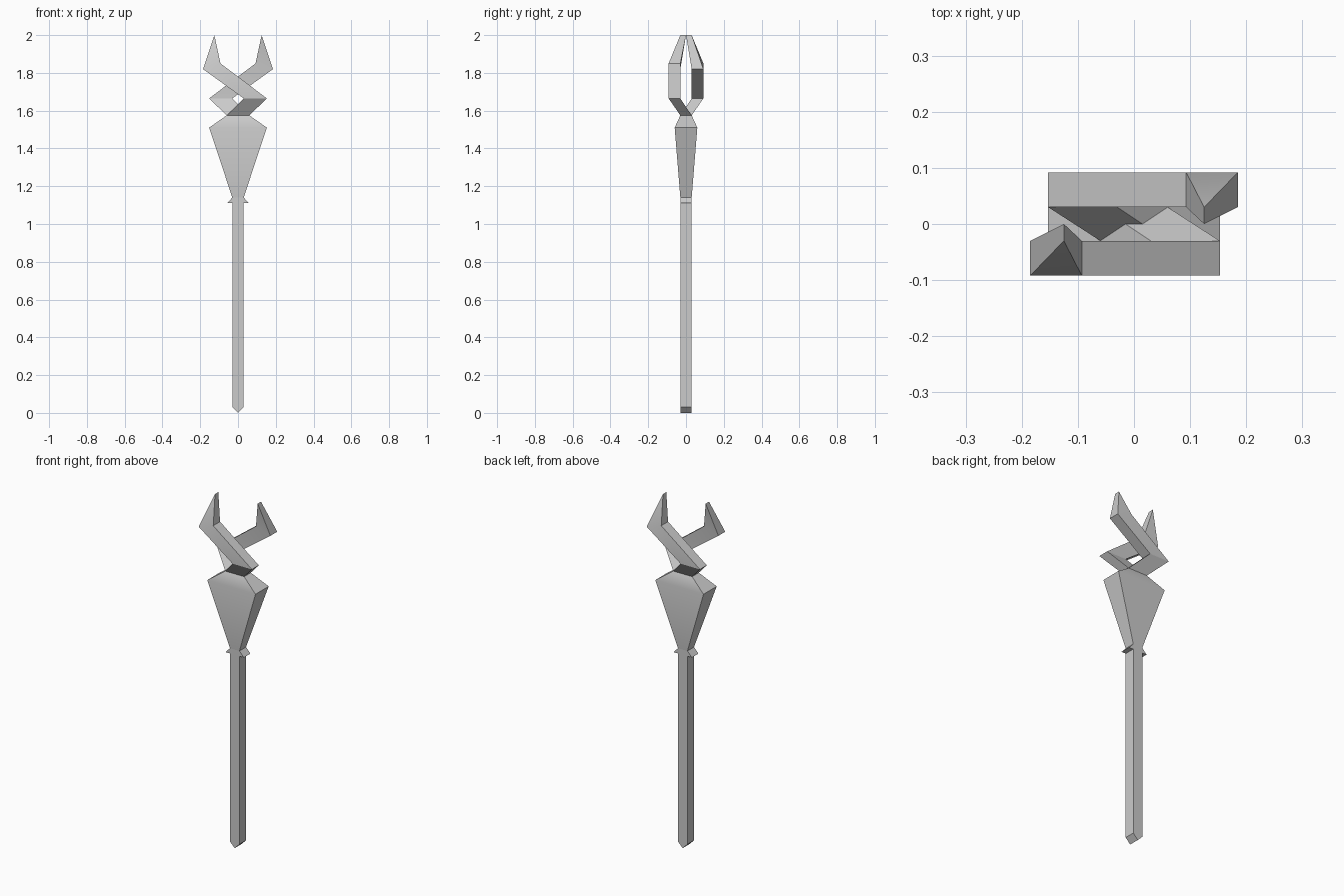
import bpy
import bmesh
from math import radians

cube = bpy.data.objects.get("Cube")
if cube:
    bpy.data.objects.remove(cube)

stone = bpy.data.materials.new("pale_grey")
stone.use_nodes = True
GREY = (0.6, 0.6, 0.6, 1)
stone.diffuse_color = GREY
stone.node_tree.nodes["Principled BSDF"].inputs["Base Color"].default_value = GREY


def loft(name, rings, turn=1):
    """Skin a stack of four-cornered rings; turn=-1 spins it half a turn about z."""
    bm = bmesh.new()
    loops = [[bm.verts.new((x * turn, y * turn, z)) for x, y, z in r] for r in rings]
    for a, b in zip(loops, loops[1:]):
        for i in range(4):
            j = (i + 1) % 4
            bm.faces.new((a[i], a[j], b[j], b[i]))
    bm.faces.new(loops[0][::-1])
    bm.faces.new(loops[-1])
    # Rings closed to an edge collapse here
    bmesh.ops.remove_doubles(bm, verts=bm.verts, dist=0.0005)
    bmesh.ops.recalc_face_normals(bm, faces=bm.faces)
    mesh = bpy.data.meshes.new(name)
    bm.to_mesh(mesh)
    bm.free()
    mesh.materials.append(stone)
    obj = bpy.data.objects.new(name, mesh)
    bpy.context.collection.objects.link(obj)
    bpy.ops.object.select_all(action="DESELECT")
    obj.select_set(True)
    bpy.context.view_layer.objects.active = obj
    bpy.ops.object.shade_smooth_by_angle(angle=radians(30))
    return obj


def box_ring(hx, hy, z):
    return [(-hx, -hy, z), (hx, -hy, z), (hx, hy, z), (-hx, hy, z)]


def prong_ring(left, right, front, back):
    (xl, zl), (xr, zr) = left, right
    return [(xl, front, zl), (xr, front, zr), (xr, back, zr), (xl, back, zl)]


W = 0.03  # half width of the shaft

# Shaft with a chisel-shaped foot
loft("shaft", [box_ring(0, W, 0), box_ring(W, W, W), box_ring(W, W, 1.14)])

# Small flared collar
loft("collar", [box_ring(0.058, W, 1.11), box_ring(W, W, 1.14)])

# Tapered head block
loft("head", [box_ring(W, W, 1.14), box_ring(0.153, 0.06, 1.51), box_ring(0.06, W, 1.575)])

# Two crossing prongs, each the other turned half round
prong = [
    prong_ring((-0.06, 1.575), (0.06, 1.575), -W, W),
    prong_ring((0.03, 1.665), (0.153, 1.665), -0.092, -W),
    prong_ring((-0.185, 1.82), (-0.093, 1.85), -0.092, -W),
    prong_ring((-0.125, 2.0), (-0.125, 2.0), -W, 0),
]
loft("front_prong", prong)
loft("back_prong", prong, turn=-1)
